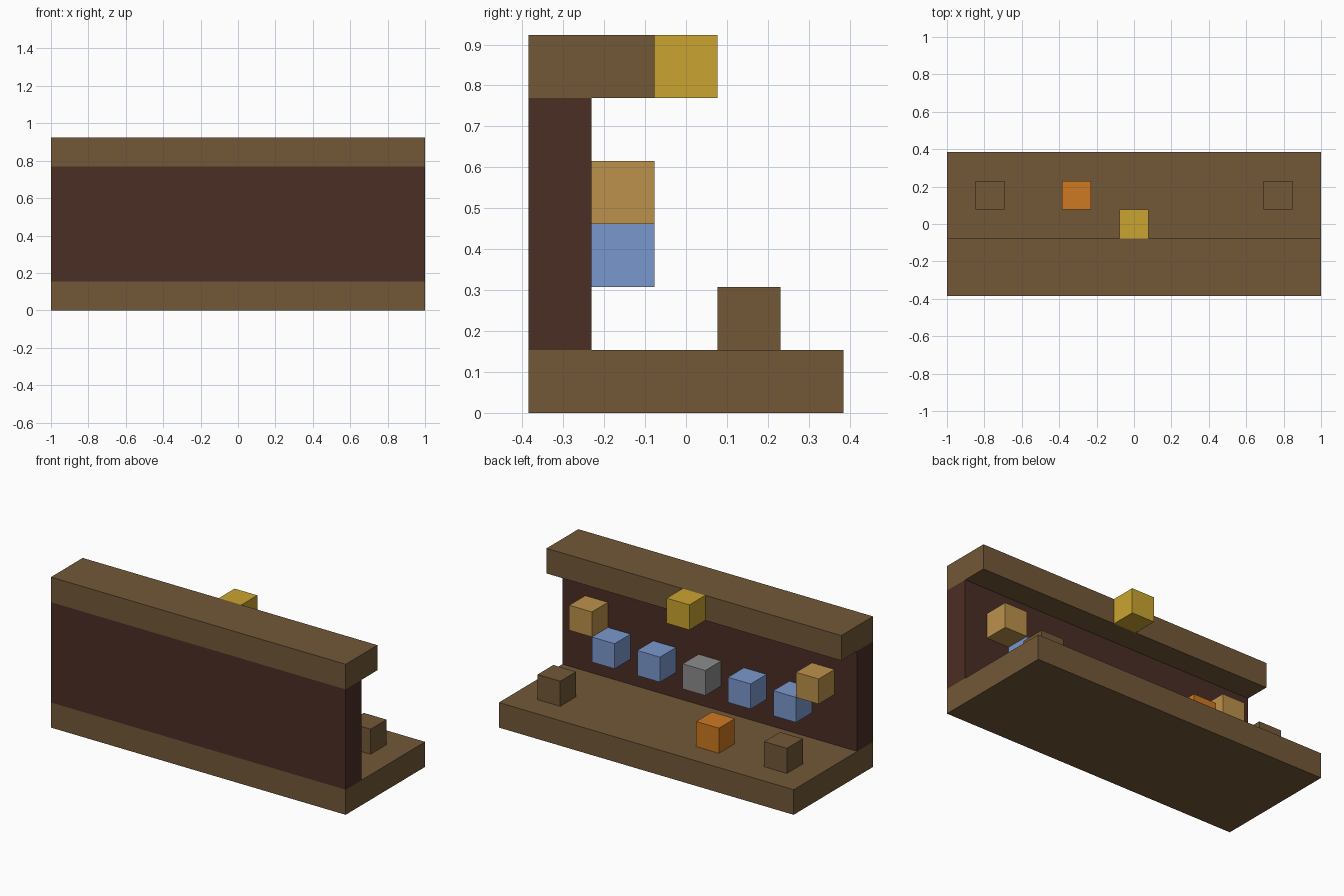
import bpy

cube = bpy.data.objects.get("Cube")
if cube:
    bpy.data.objects.remove(cube, do_unlink=True)

U = 2 / 13  # one block


def linear(c):
    c /= 255
    return c / 12.92 if c <= 0.04045 else ((c + 0.055) / 1.055) ** 2.4


def material(name, *rgb):
    mat = bpy.data.materials.new(name)
    mat.use_nodes = True
    col = [linear(c) for c in rgb] + [1]
    mat.diffuse_color = col
    bsdf = mat.node_tree.nodes["Principled BSDF"]
    bsdf.inputs["Base Color"].default_value = col
    bsdf.inputs["Roughness"].default_value = 0.9
    return mat


wood = material("brown wood", 114, 88, 56)
dark = material("dark wood", 75, 46, 37)
gold = material("gold", 202, 164, 48)
tan = material("tan", 188, 145, 75)
blue = material("blue", 122, 152, 205)
grey = material("grey", 140, 140, 140)
orange = material("orange", 205, 121, 33)


def block(name, mat, x, y, z, w=1, d=1, h=1):
    """Box in block units: x is its centre, y its front and z its bottom."""
    bpy.ops.mesh.primitive_cube_add(size=1, location=(x * U, (y + d / 2) * U, (z + h / 2) * U))
    obj = bpy.context.object
    obj.name = name
    obj.scale = (w * U, d * U, h * U)
    bpy.ops.object.transform_apply(location=False, rotation=False, scale=True)
    obj.data.materials.append(mat)
    return obj


# Frame: floor slab, front wall and overhanging top beam
block("floor", wood, 0, -2.5, 0, w=13, d=5)
block("wall", dark, 0, -2.5, 1, w=13, h=4)
block("top_beam", wood, 0, -2.5, 5, w=13, d=2)

# Blocks on the beam and the floor
block("gold_block", gold, 0, -0.5, 5)
block("orange_block", orange, -2, 0.5, 1)

# Row on the wall
block("grey_block", grey, 0, -1.5, 2)

# Mirrored pairs
for side, s in (("left", 1), ("right", -1)):
    block(side + "_floor_block", wood, 5 * s, 0.5, 1)
    block(side + "_tan_block", tan, 5 * s, -1.5, 3)
    block(side + "_inner_blue_block", blue, 2 * s, -1.5, 2)
    block(side + "_outer_blue_block", blue, 4 * s, -1.5, 2)
